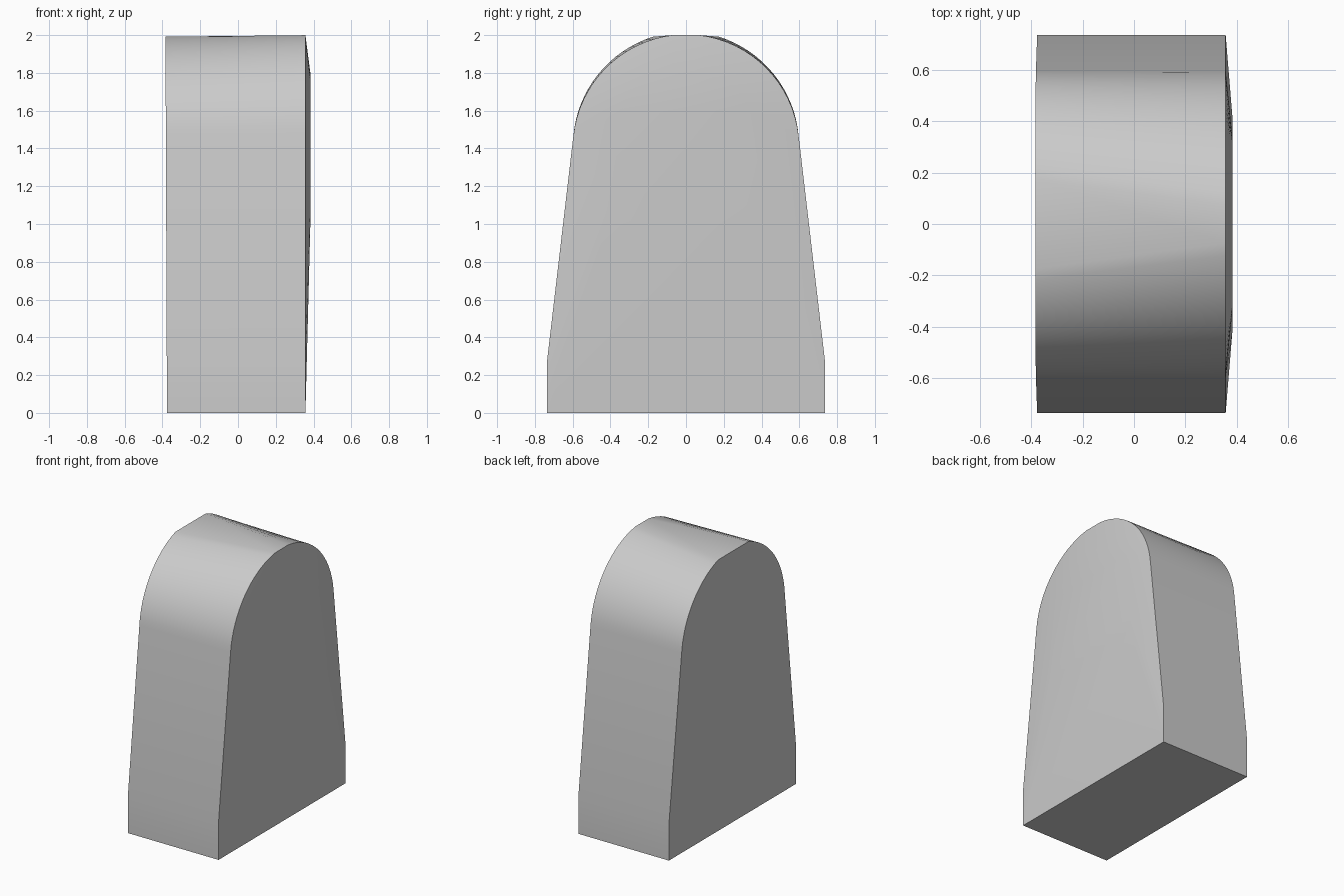
import bpy
import bmesh
from math import sin, cos, radians

cube = bpy.data.objects.get("Cube")
if cube:
    bpy.data.objects.remove(cube)

STEPS = 16


def arch_profile(end_angle, end_radius):
    """Closed outline: square foot, tapering flanks, round crown with a small flat on top."""
    half = [(0.735, 0.0), (0.735, 0.28)]
    for i in range(STEPS + 1):
        t = i / STEPS
        a = radians(6.5 + (end_angle - 6.5) * t)
        r = 0.6 + (end_radius - 0.6) * t
        half.append((r * cos(a), 1.4 + r * sin(a)))
    return half + [(-y, z) for y, z in reversed(half)]


bm = bmesh.new()

# Three rings: flat side, crowned side's rim, and the raised middle of the crowned side
flat_side = arch_profile(73.5, 0.617)
crowned_side = arch_profile(83, 0.604)
rings = [
    [bm.verts.new((-0.376 - 0.004 * z, y, z)) for y, z in flat_side],
    [bm.verts.new((0.357, y, z)) for y, z in crowned_side],
    [bm.verts.new((0.383, y * 0.57, 1.0 + z * 0.4)) for y, z in crowned_side],
]

# Skin between rings, then cap both ends
for lower, upper in zip(rings, rings[1:]):
    for i in range(len(lower)):
        j = (i + 1) % len(lower)
        bm.faces.new((lower[i], lower[j], upper[j], upper[i]))
bm.faces.new(rings[0])
bm.faces.new(rings[-1])
bmesh.ops.recalc_face_normals(bm, faces=bm.faces)

mesh = bpy.data.meshes.new("arched_block")
bm.to_mesh(mesh)
bm.free()
block = bpy.data.objects.new("arched_block", mesh)
bpy.context.collection.objects.link(block)

# Plain grey
grey = bpy.data.materials.new("light_grey")
grey.use_nodes = True
colour = (0.6, 0.6, 0.6, 1.0)
grey.diffuse_color = colour
grey.node_tree.nodes["Principled BSDF"].inputs["Base Color"].default_value = colour
mesh.materials.append(grey)

# Smooth crown, crisp rims
bpy.ops.object.select_all(action='DESELECT')
block.select_set(True)
bpy.context.view_layer.objects.active = block
bpy.ops.object.shade_smooth_by_angle(angle=radians(30))
